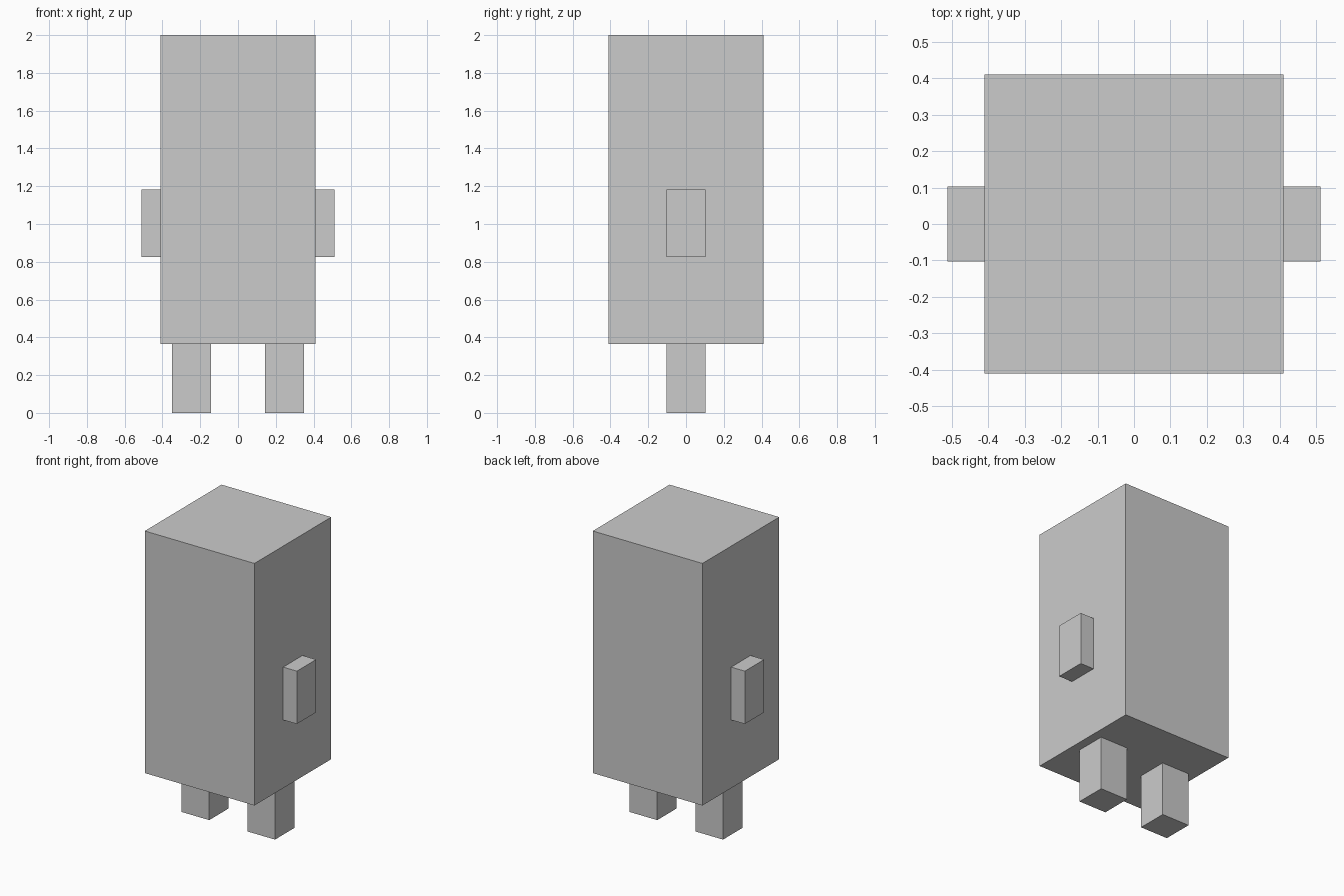
import bpy
from mathutils import Vector

if "Cube" in bpy.data.objects:
    bpy.data.objects.remove(bpy.data.objects["Cube"])


def box(name, lo, hi):
    """Axis-aligned box between two corners."""
    lo, hi = Vector(lo), Vector(hi)
    bpy.ops.mesh.primitive_cube_add(size=1, location=(lo + hi) / 2)
    ob = bpy.context.object
    ob.name = ob.data.name = name
    ob.scale = hi - lo
    bpy.ops.object.transform_apply(location=False, rotation=False, scale=True)
    return ob


HALF = 0.41      # half width of the body
LIMB = 0.103     # half depth of arms and legs
HIP = 0.364      # underside of the body

# Tall block body
box("body", (-HALF, -HALF, HIP), (HALF, HALF, 2))

# Short arms on both sides and stubby legs underneath
for side, s in (("left", -1), ("right", 1)):
    xs = sorted((s * HALF, s * 0.512))
    box(side + "_arm", (xs[0], -LIMB, 0.825), (xs[1], LIMB, 1.182))
    cx = s * 0.246
    box(side + "_leg", (cx - LIMB, -LIMB, 0), (cx + LIMB, LIMB, HIP))
